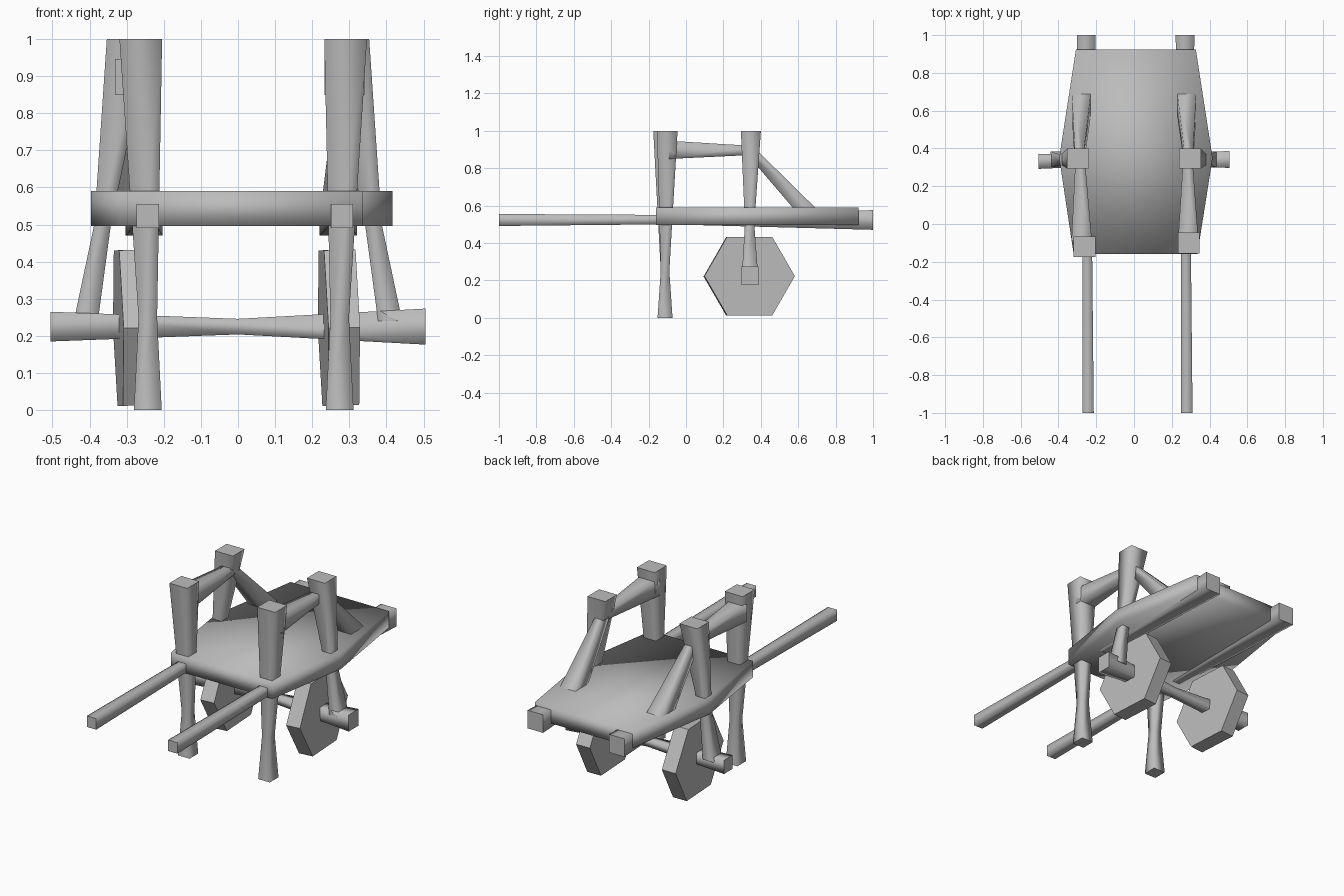
import bpy, bmesh, math
from mathutils import Matrix

if "Cube" in bpy.data.objects:
    bpy.data.objects.remove(bpy.data.objects["Cube"], do_unlink=True)

GREY = (0.5, 0.5, 0.5, 1)
grey = bpy.data.materials.new("plain grey")
grey.use_nodes = True
grey.diffuse_color = GREY
grey.node_tree.nodes["Principled BSDF"].inputs["Base Color"].default_value = GREY


def finish(name, bm):
    bmesh.ops.recalc_face_normals(bm, faces=bm.faces)
    mesh = bpy.data.meshes.new(name)
    bm.to_mesh(mesh)
    bm.free()
    mesh.materials.append(grey)
    obj = bpy.data.objects.new(name, mesh)
    bpy.context.collection.objects.link(obj)
    return obj


def beam(name, axis, rings, smooth_caps=False):
    """Square-section beam; each ring is (centre x, y, z, width, height) across the axis."""
    u, v = [i for i in range(3) if i != axis]
    bm = bmesh.new()
    loops = []
    for *centre, w, h in rings:
        loop = []
        for su, sv in ((-1, -1), (1, -1), (1, 1), (-1, 1)):
            co = list(centre)
            co[u] += su * w / 2
            co[v] += sv * h / 2
            loop.append(bm.verts.new(co))
        loops.append(loop)
    for a, b in zip(loops, loops[1:]):
        for i in range(4):
            j = (i + 1) % 4
            bm.faces.new((a[i], a[j], b[j], b[i])).smooth = True
    for loop in (loops[0], loops[-1]):
        cap = bm.faces.new(loop)
        cap.smooth = smooth_caps
        if not smooth_caps:
            for e in cap.edges:
                e.smooth = False
    return finish(name, bm)


def wheel(name, x):
    bm = bmesh.new()
    bmesh.ops.create_cone(bm, cap_ends=True, segments=6, radius1=0.242,
                          radius2=0.242, depth=0.085)
    # lay the axis along x with one corner facing the front, then a slight lean
    lay = Matrix.Rotation(math.pi / 2, 4, 'Y')
    spin = Matrix.Rotation(math.pi / 2, 4, 'Z')
    bmesh.ops.rotate(bm, verts=bm.verts, matrix=spin)
    ys = max(v.co.y for v in bm.verts)
    if ys < 0.24:
        bmesh.ops.rotate(bm, verts=bm.verts, matrix=Matrix.Rotation(math.pi / 6, 4, 'Z'))
    lean = Matrix.Rotation(0.06, 4, 'Z') @ Matrix.Rotation(-0.024, 4, 'Y')
    bm.transform(Matrix.Translation((x, 0.338, 0.222)) @ lean @ lay)
    return finish(name, bm)


# Cart bed, widest above the axle
beam("bed", 1, [(0.008, -0.16, 0.543, 0.655, 0.095),
                (0.01, 0.35, 0.543, 0.812, 0.095),
                (0.01, 0.923, 0.543, 0.635, 0.095)], smooth_caps=True)

# Axle, pinched in the middle
beam("axle", 0, [(-0.505, 0.332, 0.225, 0.08, 0.08),
                 (0, 0.335, 0.225, 0.042, 0.042),
                 (0.505, 0.342, 0.225, 0.09, 0.097)])

for side, s in (("left", 1), ("right", -1)):
    wheel(side + "_wheel", 0.272 if s > 0 else -0.28)

    # Long shafts running under the bed
    x = 0.28 if s > 0 else -0.243
    xr = 0.27 if s > 0 else -0.253
    beam(side + "_shaft", 1, [(x, -1, 0.523, 0.06, 0.064),
                              ((x + xr) / 2, -0.1, 0.525, 0.052, 0.05),
                              (xr, 1, 0.523, 0.1, 0.105)])

    # Front post that doubles as a leg
    x = 0.274 if s > 0 else -0.243
    xt = 0.29 if s > 0 else -0.262
    yt = -0.1 if s > 0 else -0.12
    beam(side + "_front_post", 2, [(x, -0.112, 0, 0.075, 0.08),
                                   (x, -0.112, 0.25, 0.05, 0.046),
                                   (xt, yt, 1, 0.115, 0.11)])

    # Middle post leaning in from the axle
    beam(side + "_middle_post", 2, [(s * 0.41, 0.342, 0.24, 0.065, 0.085),
                                    (s * 0.365, 0.34, 0.5, 0.045, 0.05),
                                    (s * 0.296, 0.347, 1, 0.115, 0.107)])

    # Side rail between the posts
    xf = 0.287 if s > 0 else -0.277
    beam(side + "_side_rail", 1, [(xf, -0.09, 0.898, 0.108, 0.097),
                                  (s * 0.285, 0.34, 0.895, 0.05, 0.05)])

    # Diagonal brace down to the bed
    beam(side + "_brace", 2, [(s * 0.29, 0.34, 0.9, 0.045, 0.07),
                              (s * 0.279, 0.63, 0.59, 0.1, 0.12),
                              (s * 0.275, 0.695, 0.52, 0.105, 0.125)])
